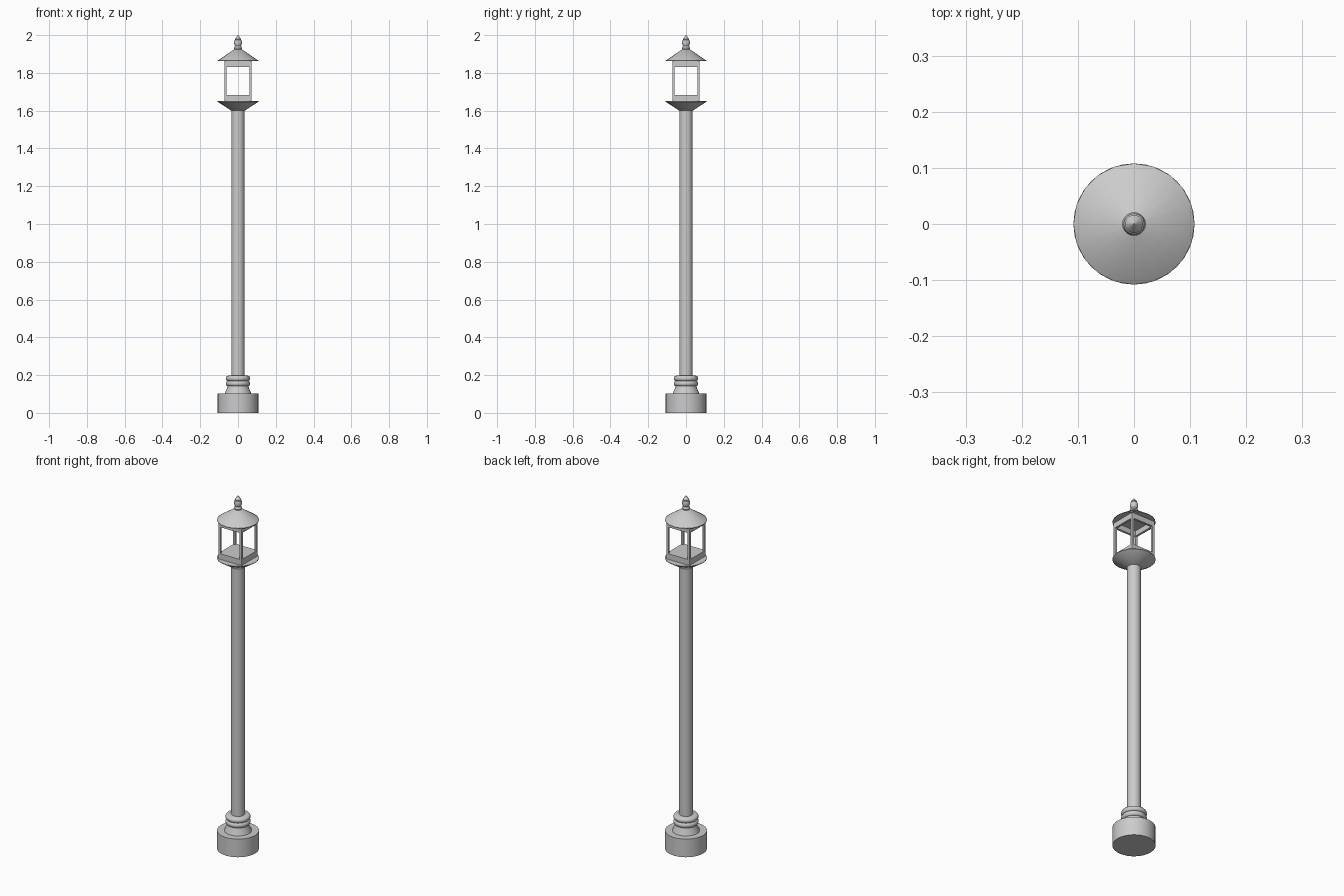
import bpy, bmesh, math
from mathutils import Matrix, Vector

if "Cube" in bpy.data.objects:
    bpy.data.objects.remove(bpy.data.objects["Cube"])


def lathe(name, profile, segs=20):
    """Revolve a closed-on-axis (radius, z) profile around z."""
    bm = bmesh.new()
    rings = []
    for r, z in profile:
        rings.append([bm.verts.new((r * math.cos(2 * math.pi * i / segs),
                                    r * math.sin(2 * math.pi * i / segs), z))
                      for i in range(segs)])
    for a, b in zip(rings, rings[1:]):
        for i in range(segs):
            j = (i + 1) % segs
            bm.faces.new((a[i], a[j], b[j], b[i]))
    bm.faces.new(rings[0][::-1])
    bm.faces.new(rings[-1])
    return finish(name, bm)


def finish(name, bm):
    me = bpy.data.meshes.new(name)
    bm.to_mesh(me)
    bm.free()
    ob = bpy.data.objects.new(name, me)
    bpy.context.collection.objects.link(ob)
    bpy.context.view_layer.objects.active = ob
    for o in bpy.context.selected_objects:
        o.select_set(False)
    ob.select_set(True)
    bpy.ops.object.shade_smooth_by_angle(angle=math.radians(35))
    return ob


def box(name, lo, hi):
    bm = bmesh.new()
    lo, hi = Vector(lo), Vector(hi)
    m = Matrix.Translation((lo + hi) / 2) @ Matrix.Diagonal((*(hi - lo), 1))
    bmesh.ops.create_cube(bm, size=1, matrix=m)
    return finish(name, bm)


def bead(r_in, r_out, z0, z1, n=6):
    """Half-round moulding profile."""
    return [(r_in + (r_out - r_in) * math.sin(math.pi * i / n),
             (z0 + z1) / 2 - (z1 - z0) / 2 * math.cos(math.pi * i / n))
            for i in range(n + 1)]


# Plinth, flared collar and two rounded rings
lathe("plinth", [(0.108, 0), (0.108, 0.103)], 32)
lathe("collar", [(0.071, 0.10), (0.069, 0.108), (0.06, 0.125), (0.055, 0.145)], 32)
lathe("lower_ring", bead(0.053, 0.065, 0.141, 0.17), 32)
lathe("upper_ring", bead(0.053, 0.065, 0.168, 0.197), 32)

# Post
lathe("post", [(0.035, 0.19), (0.035, 1.605)], 20)

# Lantern dish
lathe("lantern_dish", [(0.035, 1.60), (0.108, 1.647), (0.108, 1.65)])

# Lantern frame: floor block, four corner bars, top rails
W, T = 0.072, 0.012
box("lantern_floor", (-W, -W, 1.645), (W, W, 1.682))
for sx in (-1, 1):
    for sy in (-1, 1):
        xs, ys = sorted((sx * W, sx * (W - T))), sorted((sy * W, sy * (W - T)))
        box("corner_bar", (xs[0], ys[0], 1.68), (xs[1], ys[1], 1.865))
for s in (-1, 1):
    a, b = sorted((s * W, s * (W - T)))
    box("top_rail_side", (a, -W, 1.832), (b, W, 1.865))
    box("top_rail_front_back", (-W + T, a, 1.832), (W - T, b, 1.865))

# Roof and finial
lathe("roof", [(0.108, 1.862), (0.108, 1.865), (0.018, 1.926)])
lathe("finial", [(0.018, 1.92), (0.021, 1.931), (0.018, 1.938), (0.016, 1.942),
                 (0.020, 1.952), (0.021, 1.963), (0.018, 1.974), (0.014, 1.977),
                 (0.016, 1.980), (0.009, 1.990), (0.001, 2.0)])
